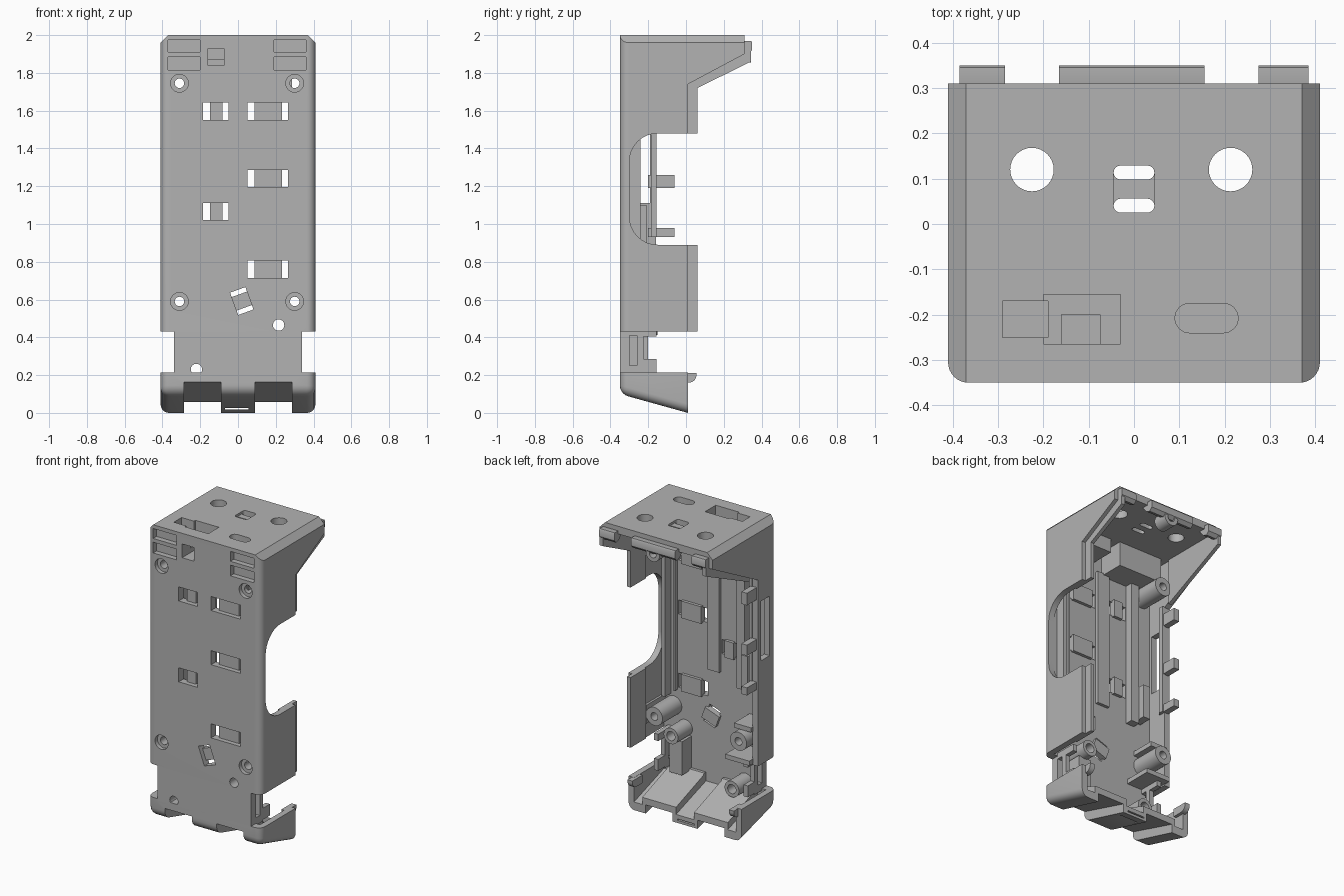
import bpy, bmesh
from math import sin, cos, pi, radians

if "Cube" in bpy.data.objects:
    bpy.data.objects.remove(bpy.data.objects["Cube"])

GREY = (0.45, 0.45, 0.45, 1)
mat = bpy.data.materials.new("matte grey")
mat.use_nodes = True
mat.diffuse_color = GREY
mat.node_tree.nodes["Principled BSDF"].inputs["Base Color"].default_value = GREY
parts = []


def prism(name, pts, axis, a, b):
    """Extrude a flat outline along an axis from a to b."""
    place = {"x": lambda p, d: (d, p[0], p[1]),
             "y": lambda p, d: (p[0], d, p[1]),
             "z": lambda p, d: (p[0], p[1], d)}[axis]
    bm = bmesh.new()
    ends = [[bm.verts.new(place(p, d)) for p in pts] for d in (a, b)]
    bm.faces.new(ends[0])
    bm.faces.new(ends[1])
    for i in range(len(pts)):
        j = (i + 1) % len(pts)
        bm.faces.new((ends[0][i], ends[0][j], ends[1][j], ends[1][i]))
    bmesh.ops.recalc_face_normals(bm, faces=bm.faces)
    me = bpy.data.meshes.new(name)
    bm.to_mesh(me)
    bm.free()
    me.materials.append(mat)
    ob = bpy.data.objects.new(name, me)
    bpy.context.collection.objects.link(ob)
    parts.append(ob)
    return ob


def rect(u0, u1, v0, v1):
    return [(u0, v0), (u1, v0), (u1, v1), (u0, v1)]


def box(name, x0, x1, y0, y1, z0, z1):
    return prism(name, rect(x0, x1, y0, y1), "z", z0, z1)


def arc(u, v, r, a0, a1, n=8):
    return [(u + r * cos(radians(a0 + (a1 - a0) * i / n)),
             v + r * sin(radians(a0 + (a1 - a0) * i / n))) for i in range(n + 1)]


def circle(u, v, r, n=32):
    return arc(u, v, r, 0, 360 - 360 / n, n - 1)


def pill(u0, u1, v0, v1):
    r = (v1 - v0) / 2
    return arc(u1 - r, v0 + r, r, -90, 90) + arc(u0 + r, v0 + r, r, 90, 270)


def apply(ob, kind, **props):
    bpy.context.view_layer.objects.active = ob
    mod = ob.modifiers.new(kind, kind)
    for key, value in props.items():
        setattr(mod, key, value)
    bpy.ops.object.modifier_apply(modifier=mod.name)


def cut(targets, *shape):
    """Subtract a prism from each target."""
    tool = prism("cutter", *shape)
    for t in targets:
        apply(t, "BOOLEAN", operation="DIFFERENCE", solver="EXACT", object=tool)
    parts.remove(tool)
    bpy.data.objects.remove(tool)


def tube(name, x, z, r, hole, y0, y1):
    ob = prism(name, circle(x, z, r), "y", y0, y1)
    cut([ob], circle(x, z, hole), "y", y0 - 0.02, y1 + 0.02)


# Front panel with rounded vertical corners
panel = prism("front_panel", arc(-0.365, -0.305, 0.045, 180, 270) + arc(0.365, -0.305, 0.045, 270, 360)
              + [(0.41, -0.3), (-0.41, -0.3)], "z", 0.43, 2)
lower = box("lower_panel", -0.34, 0.34, -0.35, -0.3, 0.2, 0.43)
top = prism("top_plate", [(-0.41, 1.95), (-0.41, 1.96), (-0.37, 2), (0.37, 2), (0.41, 1.96), (0.41, 1.95)],
            "y", -0.3, 0.31)
for s in (1, -1):
    cut([panel], [(s * 0.36, 2.01), (s * 0.42, 1.95), (s * 0.45, 2.03)], "y", -0.4, -0.2)

# Side walls: one with a large scoop, one low with a window
scoop = arc(-0.15, 1.33, 0.15, 90, 180) + arc(-0.15, 1.04, 0.15, 180, 270)
prism("scooped_wall", [(-0.302, 0.43), (-0.302, 1.955), (0.31, 1.955), (0.31, 1.9), (0.01, 1.74), (0.01, 1.48)]
      + scoop + [(0.01, 0.89), (0.01, 0.43)], "x", 0.37, 0.41)
low = prism("low_wall", [(-0.302, 0.43), (-0.16, 0.43), (-0.16, 1.65), (0.31, 1.9), (0.31, 1.955),
                         (-0.302, 1.955)], "x", -0.41, -0.37)
cut([low], rect(-0.28, -0.19, 1.11, 1.5), "x", -0.5, -0.3)
for i, (z0, z1) in enumerate(((0.93, 0.98), (1.19, 1.26), (1.52, 1.6))):
    box(f"wall_tab_{i}", -0.4, -0.36, -0.2, -0.06, z0, z1)
box("window_rail", -0.37, -0.35, -0.185, -0.155, 0.93, 1.65)

# Inner lips standing past the wall edges
prism("upper_lip", [(-0.1, 1.48), (0.06, 1.48), (0.06, 1.72), (0.345, 1.86), (0.345, 1.95), (-0.1, 1.95)],
      "x", 0.36, 0.385)
prism("lower_lip", rect(-0.1, 0.06, 0.43, 0.89), "x", 0.36, 0.385)
prism("low_wall_lip", [(-0.11, 1.65), (0.345, 1.86), (0.345, 1.95), (-0.11, 1.95)], "x", -0.385, -0.36)

# Hooked lips on the rear edge of the top, with a central boss
for name, x0, x1 in (("right_hook", -0.385, -0.285), ("middle_hook", -0.165, 0.155), ("left_hook", 0.275, 0.385)):
    prism(name, [(0.26, 1.955), (0.31, 1.97), (0.345, 1.97), (0.35, 1.96), (0.35, 1.92), (0.33, 1.9),
                 (0.3, 1.91)], "x", x0, x1)
tube("rear_boss", 0, 1.905, 0.05, 0.025, 0.25, 0.345)

# Connector housing and button well below the top
housing = box("connector_housing", -0.32, 0, -0.302, -0.13, 1.79, 1.955)
well = box("button_well", 0.06, 0.26, -0.302, -0.14, 1.86, 1.955)
cut([top, housing], rect(-0.2, -0.03, -0.265, -0.155), "z", 1.87, 2.1)
cut([top, housing], rect(-0.29, -0.19, -0.25, -0.17), "z", 1.83, 2.1)
cut([top, well], pill(0.09, 0.23, -0.24, -0.175), "z", 1.89, 2.1)
for x in (-0.225, 0.213):
    cut([top], circle(x, 0.12, 0.048), "z", 1.9, 2.1)
for y in (0.025, 0.098):
    cut([top], pill(-0.045, 0.045, y, y + 0.031), "z", 1.9, 2.1)
cut([top], rect(-0.045, 0.045, 0.045, 0.11), "z", 1.985, 2.1)
cut([panel, housing], rect(-0.16, -0.075, 1.84, 1.93), "y", -0.4, -0.2)

# Shallow vents at the top of the front
for x in (-0.37, 0.19):
    for z0, z1 in ((1.815, 1.885), (1.91, 1.975)):
        cut([panel], rect(x, x + 0.17, z0, z1), "y", -0.4, -0.315)

# Strap windows, each with a recessed bar behind
for i, (x0, x1, z) in enumerate(((-0.185, -0.05, 1.55), (0.05, 0.265, 1.55), (0.05, 0.265, 1.195),
                                 (-0.185, -0.05, 1.02), (0.05, 0.265, 0.715))):
    cut([panel], rect(x0, x1, z, z + 0.092), "y", -0.4, -0.2)
    box(f"strap_bar_{i}", x0 + 0.038, x1 - 0.032, -0.32, -0.28, z - 0.01, z + 0.102)


def tilted(w, h, a=radians(20)):
    return [(0.02 + u * cos(a) - v * sin(a), 0.592 + u * sin(a) + v * cos(a)) for u, v in rect(-w, w, -h, h)]


cut([panel], tilted(0.043, 0.063), "y", -0.4, -0.2)
prism("tilted_bar", tilted(0.055, 0.038), "y", -0.32, -0.28)

# Screw posts with counterbores, and two smaller posts
for x in (-0.31, 0.3):
    for z in (0.59, 1.745):
        cut([panel], circle(x, z, 0.047), "y", -0.4, -0.325)
        cut([panel], circle(x, z, 0.025), "y", -0.4, -0.2)
        tube("screw_post", x, z, 0.06, 0.025, -0.302, -0.1)
cut([panel], circle(0.215, 0.465, 0.03), "y", -0.4, -0.2)
cut([lower], circle(0.215, 0.465, 0.03), "y", -0.4, -0.2)
cut([lower], circle(-0.22, 0.23, 0.03), "y", -0.4, -0.2)
tube("left_small_post", 0.215, 0.465, 0.052, 0.03, -0.302, -0.15)
tube("right_small_post", -0.22, 0.23, 0.052, 0.03, -0.302, -0.16)
box("post_web", 0.355, 0.375, -0.302, -0.1, 0.53, 0.65)
box("post_pillar", 0.17, 0.26, -0.302, -0.2, 0.2, 0.42)

# Cradle on the low side
box("cradle_floor", -0.375, -0.2, -0.302, -0.12, 0.44, 0.47)
box("cradle_top", -0.375, -0.25, -0.302, -0.14, 0.65, 0.68)

# Inner rails and raised strips on the panel
for name, x0, x1, y, z0, z1 in (("outer_rail", 0.32, 0.345, -0.24, 0.66, 1.68),
                                ("inner_rail", 0.27, 0.285, -0.27, 0.7, 1.9),
                                ("centre_strip", -0.045, 0.045, -0.28, 0.9, 1.8),
                                ("right_strip", -0.25, -0.19, -0.25, 0.85, 1.8),
                                ("battery_stop", -0.3, -0.25, -0.21, 0.88, 1.1)):
    box(name, x0, x1, -0.302, y, z0, z1)

# Recessed side latches between body and base
for s in (1, -1):
    x0, x1 = sorted((s * 0.31, s * 0.34))
    latch = box("side_latch", x0, x1, -0.349, -0.225, 0.2, 0.45)
    cut([latch], rect(-0.305, -0.26, 0.25, 0.41), "x", -0.5, 0.5)
    for z0, z1 in ((0.21, 0.285), (0.405, 0.45)):
        box("latch_block", x0, x1, -0.24, -0.155, z0, z1)

# Base tub: sloped underside, rounded outer edges, hollow and open at the rear
base = prism("base_tub", [(-0.35, 0.213), (-0.35, 0.1), (0.01, 0), (0.01, 0.213)], "x", -0.41, 0.41)
bm = bmesh.new()
bm.from_mesh(base.data)
edges = [e for e in bm.edges if all(v.co.y < 0 or v.co.z < 0.15 for v in e.verts)
         and not all(v.co.y > 0 for v in e.verts) and not all(v.co.z > 0.2 for v in e.verts)]
bmesh.ops.bevel(bm, geom=edges, offset=0.045, segments=5, profile=0.5, affect="EDGES")
bm.to_mesh(base.data)
bm.free()
cut([base], [(-0.3, 0.3), (-0.3, 0.155), (0.05, 0.04), (0.05, 0.3)], "x", -0.37, 0.37)
for s in (1, -1):
    x0, x1 = sorted((s * 0.09, s * 0.285))
    prism("raised_floor", [(-0.31, 0.213), (-0.31, 0.1), (0.01, 0.03), (0.01, 0.1), (-0.27, 0.2), (-0.28, 0.213)],
          "x", x0 - 0.025, x1 + 0.025)
    cut([base, parts[-1]], [(-0.4, 0.178), (0.05, 0.045), (0.05, -0.1), (-0.4, -0.1)], "x", x0, x1)
    k0, k1 = sorted((s * 0.35, s * 0.385))
    prism("base_clip", [(-0.05, 0.212), (0.055, 0.212)] + arc(0.015, 0.2, 0.04, 0, -90) + [(-0.05, 0.16)],
          "x", k0, k1)
cut([base], rect(-0.07, 0.055, 0.017, 0.026), "y", -0.4, 0.1)

# Smooth rounded areas, keep corners sharp
bpy.ops.object.select_all(action="DESELECT")
for ob in parts:
    ob.select_set(True)
bpy.context.view_layer.objects.active = parts[0]
bpy.ops.object.shade_smooth_by_angle(angle=radians(30))
